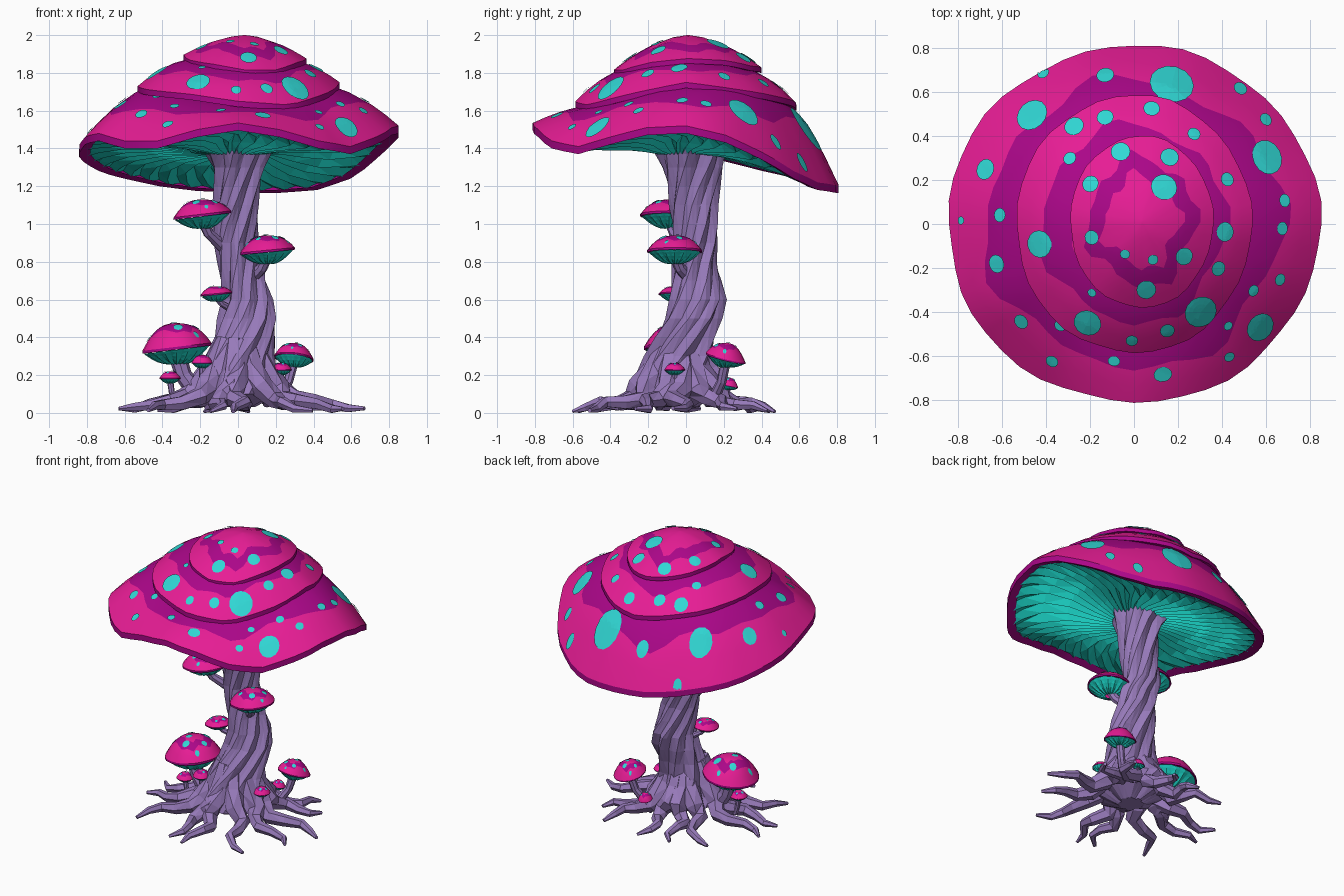
import bpy, bmesh, math
from math import sin, cos, pi, tau
from mathutils import Vector
from mathutils.bvhtree import BVHTree

if "Cube" in bpy.data.objects:
    bpy.data.objects.remove(bpy.data.objects["Cube"])


def material(name, col):
    m = bpy.data.materials.new(name)
    m.diffuse_color = (*col, 1)
    m.use_nodes = True
    m.node_tree.nodes["Principled BSDF"].inputs["Base Color"].default_value = m.diffuse_color
    return m


PINK = material("pink", (0.80, 0.012, 0.30))
PURPLE = material("purple", (0.41, 0.002, 0.25))
TEAL = material("spot_teal", (0.03, 0.68, 0.66))
GILL = material("gill_teal", (0.012, 0.72, 0.62))
BARK = material("bark_violet", (0.31, 0.195, 0.49))


def loft(name, rings, mats, strip_mat=None, ends=(True, True), smooth=None):
    """Skin a list of rings; strip_mat gives the material of each strip."""
    bm = bmesh.new()
    vs = [[bm.verts.new(p) for p in ring] for ring in rings]
    n = len(rings[0])
    for k in range(len(vs) - 1):
        for i in range(n):
            j = (i + 1) % n
            f = bm.faces.new((vs[k][i], vs[k][j], vs[k + 1][j], vs[k + 1][i]))
            f.material_index = strip_mat[k] if strip_mat else 0
    if ends[0]:
        bm.faces.new(vs[0][::-1]).material_index = strip_mat[0] if strip_mat else 0
    if ends[1]:
        bm.faces.new(vs[-1]).material_index = strip_mat[-1] if strip_mat else 0
    bmesh.ops.triangulate(bm, faces=bm.faces[:])
    bm.normal_update()
    tree = BVHTree.FromBMesh(bm)
    me = bpy.data.meshes.new(name)
    bm.to_mesh(me)
    bm.free()
    for m in mats:
        me.materials.append(m)
    ob = bpy.data.objects.new(name, me)
    bpy.context.collection.objects.link(ob)
    if smooth:
        bpy.ops.object.select_all(action='DESELECT')
        ob.select_set(True)
        bpy.context.view_layer.objects.active = ob
        bpy.ops.object.shade_smooth_by_angle(angle=math.radians(smooth))
    return tree


def around(keys, a):
    """Value at angle a from keys spaced evenly round the circle."""
    f = (a % tau) / tau * len(keys)
    i = int(f)
    u = f - i
    return keys[i % len(keys)] * (1 - u) + keys[(i + 1) % len(keys)] * u


def cap(name, c, rx, ry, keys, z_in, r_in, p, thick, band, n=36, tilt_in=0.0, saddle=0.0, lip=0.75):
    """Wavy-rimmed cap; band = (inner, outer, wobble) of the purple zone."""
    angs = [tau * i / n for i in range(n)]

    def pt(a, t, dz=0.0):
        jag = 1 + 0.008 * sin(5 * a + 1) + 0.006 * sin(11 * a)
        zr = around(keys, a) + thick
        zi = z_in + tilt_in * sin(a) + saddle * cos(a) ** 2
        return Vector((c[0] + cos(a) * (r_in + (rx * jag - r_in) * t),
                       c[1] + sin(a) * (r_in + (ry * jag - r_in) * t),
                       zi + (zr - zi) * t ** p + dz))

    def edge(a, t):
        w = sin(4 * a + 0.6) + 0.8 * sin(7 * a + 2) + 0.5 * sin(11 * a)
        return t + band[2] * w
    low = [pt(a, 1, -thick) for a in angs]
    under = [Vector((c[0] + (v.x - c[0]) * lip, c[1] + (v.y - c[1]) * lip, v.z + thick * 0.4)) for v in low]
    rings = [under, low, [pt(a, 1) for a in angs]]
    rings += [[pt(a, (1 + edge(a, band[1])) / 2) for a in angs]]
    rings += [[pt(a, edge(a, band[1])) for a in angs]]
    rings += [[pt(a, (edge(a, band[1]) + edge(a, band[0])) / 2) for a in angs]]
    rings += [[pt(a, edge(a, band[0])) for a in angs]]
    rings += [[pt(a, band[0] * 0.4) for a in angs], [pt(a, 0.02) for a in angs]]
    return loft(name, rings, [PINK, PURPLE], [1, 1, 0, 0, 1, 1, 0, 0], (False, True), 22)


def gills(name, c, rx, ry, keys, z_in, r_in, p, fold, count, swirl, arch=0.0, lift=0.0):
    """Pleated underside fanning out from the stem."""
    rings = []
    for t in (0, 0.2, 0.45, 0.7, 0.9, 1):
        ring = []
        for i in range(count * 2):
            a = tau * i / (count * 2) + swirl * sin(pi * t)
            f = fold * (1 if i % 2 else -1) * (0.35 + 0.65 * sin(pi * t)) + arch * sin(pi * t)
            z = z_in + (around(keys, a) + lift - z_in) * t ** p + f
            ring.append((c[0] + cos(a) * (r_in + (rx - r_in) * t),
                         c[1] + sin(a) * (r_in + (ry - r_in) * t), z))
        rings.append(ring)
    loft(name, rings, [GILL], ends=(False, False))


def spots(name, tree, items, lift=0.007, n=14, squash=1.0):
    """Thin round plates draped on a cap; items are (x, y, radius)."""
    bm = bmesh.new()
    for x, y, r in items:
        out = Vector((x, y, 0)).normalized()
        side = Vector((-out.y, out.x, 0))

        def drop(q, b):
            pos = Vector((x, y, 3)) + (out * cos(b) * squash + side * sin(b)) * r * q
            loc, nor, _, _ = tree.ray_cast(pos, Vector((0, 0, -1)))
            return bm.verts.new(loc + nor * (lift if nor.z > 0 else -lift)) if loc else None
        mid = drop(0, 0)
        rows = [[drop(q, tau * i / n) for i in range(n)] for q in (0.25, 0.5, 0.75, 1)]
        for i in range(n):
            j = (i + 1) % n
            quads = [(mid, rows[0][i], rows[0][j])]
            quads += [(rows[k][i], rows[k + 1][i], rows[k + 1][j], rows[k][j]) for k in (0, 1, 2)]
            for q in quads:
                if all(q):
                    bm.faces.new(q)
    me = bpy.data.meshes.new(name)
    bm.to_mesh(me)
    bm.free()
    me.materials.append(TEAL)
    bpy.context.collection.objects.link(bpy.data.objects.new(name, me))


def tube(name, pts, radii, n=6):
    """Tapered stem or root along a path, kept above the ground."""
    pts = [Vector(p) for p in pts]
    rings = []
    for i, p in enumerate(pts):
        d = (pts[min(i + 1, len(pts) - 1)] - pts[max(i - 1, 0)]).normalized()
        u = d.cross(Vector((0, 0, 1)) if abs(d.z) < 0.95 else Vector((1, 0, 0))).normalized()
        v = d.cross(u)
        ring = [p + (u * cos(tau * k / n) + v * sin(tau * k / n)) * radii[i] for k in range(n)]
        rings.append([(q.x, q.y, max(q.z, 0)) for q in ring])
    loft(name, rings, [BARK])


# Three stacked cap tiers, rim heights at even angles from +x
RIM = [1.48, 1.43, 1.34, 1.24, 1.18, 1.165, 1.165, 1.175, 1.2, 1.24, 1.28, 1.33,
       1.38, 1.42, 1.44, 1.40, 1.40, 1.46, 1.495, 1.46, 1.40, 1.37, 1.42, 1.47]
MID = [1.72, 1.68, 1.64, 1.60, 1.64, 1.68, 1.70, 1.68, 1.66, 1.62, 1.60, 1.66]
TOP = [1.85, 1.84, 1.81, 1.80, 1.82, 1.85, 1.87, 1.84, 1.82, 1.79, 1.79, 1.83]
low_tree = cap("lower_cap", (0, 0), 0.845, 0.81, RIM, 1.70, 0.33, 2, 0.04,
               (0.2, 0.66, 0.05), 48, tilt_in=0.05, saddle=0.055, lip=0.93)
mid_tree = cap("middle_cap", (0, 0), 0.535, 0.585, MID, 1.848, 0.2, 2, 0.03,
               (0.2, 0.64, 0.05), 40, saddle=0.03)
top_tree = cap("top_cap", (0.035, 0.01), 0.325, 0.39, TOP, 2.0, 0.0, 1.7, 0.026, (0.52, 0.74, 0.06))
gills("main_gills", (0, 0), 0.80, 0.765, RIM, 1.375, 0.14, 1.1, 0.024, 40, 0.2, 0.03, 0.02)

# Spots on each tier
spots("lower_cap_spots", low_tree, [
    (.17, .63, .1), (-.13, .67, .04), (-.46, .49, .075), (-.67, .245, .048), (-.605, .04, .032),
    (-.78, .015, .018), (-.62, -.18, .042), (-.51, -.44, .035), (-.37, -.62, .03), (-.09, -.62, .028),
    (.13, -.68, .042), (.43, -.6, .025), (.57, -.465, .068), (.66, -.25, .028), (.67, -.02, .03),
    (.68, .105, .03), (.6, .3, .08), (.595, .47, .03), (.48, .61, .032), (-.41, .68, .028),
    (-.335, -.46, .027), (.425, -.46, .022), (.54, -.3, .027), (-.43, -.3, .025)], squash=0.8)
spots("middle_cap_spots", mid_tree, [
    (.08, .52, .037), (-.13, .48, .038), (-.27, .44, .045), (-.29, .295, .03), (.27, .405, .03),
    (.42, .2, .032), (.41, -.035, .044), (.38, -.2, .034), (.3, -.395, .075), (.15, -.48, .033),
    (-.01, -.525, .027), (-.21, -.445, .063), (-.425, -.09, .062), (-.19, -.31, .02)], squash=0.87)
spots("top_cap_spots", top_tree, [
    (-.06, .325, .044), (.16, .3, .042), (.135, .165, .06), (-.195, .18, .038), (-.19, -.06, .033),
    (-.04, -.135, .022), (.085, -.16, .024), (.225, -.145, .04), (.055, -.295, .044)], squash=0.93)

# Twisted, ridged trunk: z, centre x, centre y, radius x, radius y
TRUNK = [(0.03, 0.0, -0.03, .08, .08), (0.1, 0.0, -0.05, .2, .2), (0.2, 0.0, -0.05, .195, .19),
         (0.3, .01, -.03, .165, .165), (0.4, .035, 0, .15, .15), (0.5, .05, .04, .145, .14),
         (0.6, .05, .06, .125, .14), (0.7, .025, .055, .115, .125), (0.8, .01, .05, .115, .11),
         (0.9, -.015, .055, .11, .11), (1.0, -.015, .05, .115, .115), (1.1, -.01, .04, .112, .12),
         (1.2, -.005, .04, .115, .13), (1.3, 0, .04, .128, .15), (1.37, -.01, .03, .16, .17),
         (1.41, -.01, .02, .18, .18)]
rings = []
for z, cx, cy, rx, ry in TRUNK:
    ring = []
    for i in range(32):
        a = tau * i / 32
        k = 1 + 0.1 * cos(8 * a) + 0.05 * sin(5 * a + 2 * z) + 0.03 * sin(3 * a + 9 * z)
        ring.append((cx + rx * k * cos(a + 2.8 * z), cy + ry * k * sin(a + 2.8 * z), z))
    rings.append(ring)
loft("trunk", rings, [BARK])

# Spreading wavy roots
PATH = [(.08, .38, .05), (.14, .23, .068), (.22, .13, .064), (.31, .08, .05),
        (.41, .055, .04), (.51, .05, .031), (.6, .03, .024), (.69, .014, .011)]
for i in range(13):
    a = tau * i / 13 + 0.12 * sin(i * 2.3)
    reach = (0.97 + 0.05 * sin(i * 4.1)) * (1 - (0.24 if sin(a) > 0 else 0.14) * abs(sin(a)))
    pts = []
    for k, (r, z, w) in enumerate(PATH):
        s = 0.045 * sin(k * 1.5 + i * 2) * min(1, k / 3)
        r = r * (reach if k > 2 else 1)
        pts.append((r * cos(a) - s * sin(a), r * sin(a) + s * cos(a) - 0.03, z + 0.01 * sin(k * 2 + i)))
    tube(f"root_{i + 1}", pts, [w for _, _, w in PATH])

# Small mushrooms: rim centre, radius, dome height, stem foot, stem radius, tilt x, tilt y
SMALL = [((-.19, -.09, 1.04), .152, .09, (-.08, .0, .88), .028, .12, 0),
         ((.155, -.06, .85), .145, .09, (.06, .03, .7), .03, .1, 0),
         ((-.115, -.06, .625), .085, .045, (-.02, .0, .54), .018, .1, 0),
         ((-.325, -.04, .335), .183, .14, (-.2, -.04, .08), .045, .12, 0),
         ((-.19, -.14, .262), .056, .045, (-.18, -.13, .12), .018, 0, 0),
         ((-.36, -.08, .18), .056, .04, (-.33, -.08, .05), .016, 0, 0),
         ((.295, .21, .285), .105, .085, (.2, .14, .06), .026, -.1, -.25),
         ((.23, -.06, .225), .055, .04, (.2, -.06, .1), .016, 0, 0),
         ((.16, .23, .14), .046, .045, (.15, .18, .04), .015, 0, -.2)]
for i, (c, r, h, foot, w, tx, ty) in enumerate(SMALL, 1):
    keys = [c[2] + r * (tx * cos(tau * k / 12) + ty * sin(tau * k / 12)) for k in range(12)]
    tree = cap(f"small_cap_{i}", c, r, r, keys, c[2] + h, 0, 2.6, r * 0.08,
               (0.36, 0.66, 0.06), n=20, lip=0.9)
    gills(f"small_gills_{i}", c, r * 0.94, r * 0.94, keys, c[2] - r * 0.42, w * 0.9, 1.6, r * 0.03, 16, 0)
    marks = [(c[0] + r * q * cos(b + i), c[1] + r * q * sin(b + i), r * s) for q, b, s in
             ((.15, 0, .12), (.5, .8, .13), (.55, 2.1, .1), (.5, 3.3, .14), (.55, 4.6, .12), (.78, 5.5, .08),
              (.78, 1.5, .08), (.78, 3.9, .07))]
    spots(f"small_spots_{i}", tree, marks[:8 if r > 0.1 else 5], 0.004, 10)
    f, t = Vector(foot), Vector((c[0], c[1], c[2] - r * 0.1))
    m = f.lerp(t, 0.5) + Vector(((t.x - f.x) * 0.2, (t.y - f.y) * 0.2, 0))
    tube(f"small_stem_{i}", [f, m, t], [w * 1.2, w, w * 1.05], 8)
